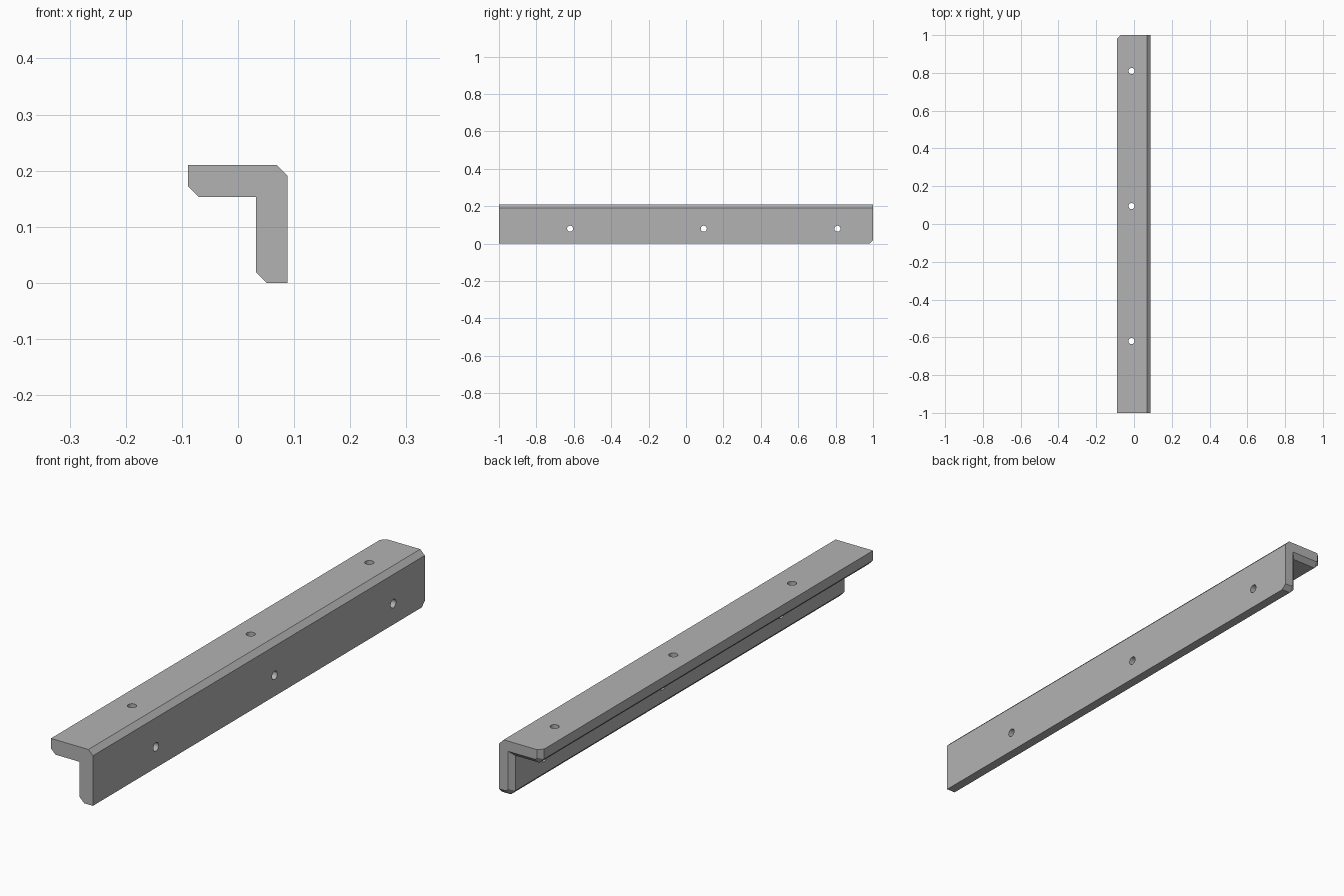
import bpy, bmesh
from math import pi

cube = bpy.data.objects.get("Cube")
if cube:
    bpy.data.objects.remove(cube, do_unlink=True)

steel = bpy.data.materials.new("grey steel")
steel.use_nodes = True
grey = (0.45, 0.45, 0.45, 1)
steel.diffuse_color = grey
steel.node_tree.nodes["Principled BSDF"].inputs["Base Color"].default_value = grey

# L-shaped section with chamfered corners, as (x, z)
section = [(0.088, 0), (0.088, 0.191), (0.069, 0.21), (-0.089, 0.21),
           (-0.089, 0.172), (-0.07, 0.153), (0.032, 0.153), (0.032, 0.019), (0.051, 0)]
# Same section at the back end, drawn in along its tips and inner side
back_end = [(0.088, 0.018), (0.088, 0.191), (0.069, 0.21), (-0.071, 0.21),
            (-0.071, 0.179), (-0.064, 0.171), (0.05, 0.171), (0.05, 0.027), (0.059, 0.018)]

# Angle bar, lofted front to back
bm = bmesh.new()
rings = [[bm.verts.new((x, y, z)) for x, z in pts]
         for pts, y in ((section, -1), (section, 0.982), (back_end, 1))]
n = len(section)
for a, b in zip(rings, rings[1:]):
    for i in range(n):
        j = (i + 1) % n
        bm.faces.new((a[i], a[j], b[j], b[i]))
bm.faces.new(rings[0])
bm.faces.new(rings[-1])
bmesh.ops.recalc_face_normals(bm, faces=bm.faces)
mesh = bpy.data.meshes.new("angle_bar")
bm.to_mesh(mesh)
bm.free()
bar = bpy.data.objects.new("angle_bar", mesh)
bpy.context.collection.objects.link(bar)
mesh.materials.append(steel)


def drill(location, rotation):
    """Cut one round screw hole through the bar."""
    bpy.ops.mesh.primitive_cylinder_add(vertices=32, radius=0.016, depth=0.1,
                                        location=location, rotation=rotation)
    cutter = bpy.context.object
    cutter.name = "hole_cutter"
    cutter.hide_render = True
    cutter.data.materials.append(steel)
    cut = bar.modifiers.new("hole", 'BOOLEAN')
    cut.operation = 'DIFFERENCE'
    cut.solver = 'EXACT'
    cut.object = cutter
    bpy.ops.object.select_all(action='DESELECT')
    bar.select_set(True)
    bpy.context.view_layer.objects.active = bar
    bpy.ops.object.modifier_apply(modifier=cut.name)
    bpy.data.objects.remove(cutter, do_unlink=True)


# Three holes through each flange
for y in (-0.62, 0.095, 0.81):
    drill((-0.013, y, 0.18), (0, 0, 0))
    drill((0.06, y, 0.08), (0, pi / 2, 0))

bpy.ops.object.shade_smooth_by_angle(angle=pi / 6)
